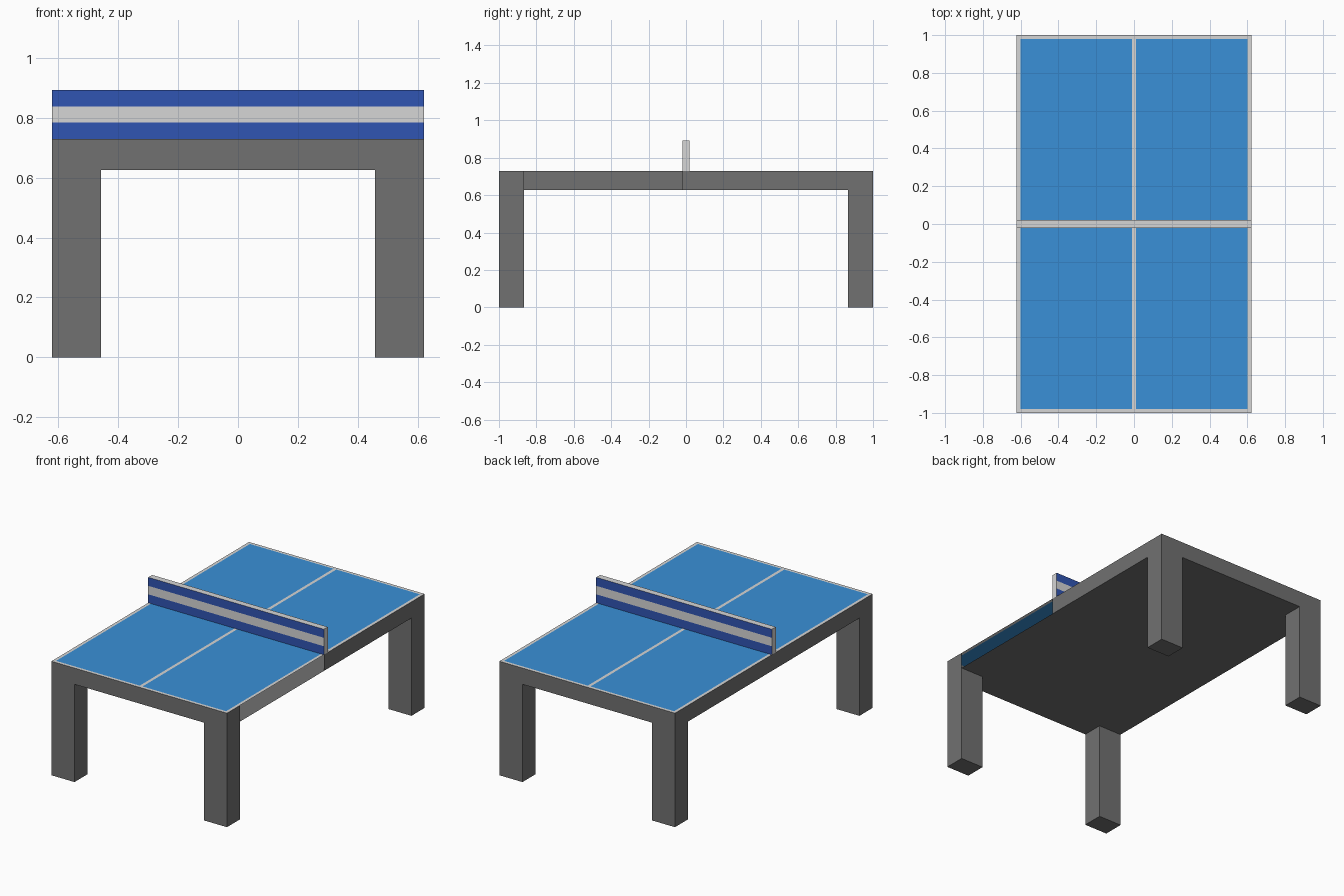
import bpy, bmesh
from mathutils import Vector

HALF_X, HALF_Y = 0.622, 1.0
LEG_X, LEG_Y = 0.458, 0.867
BOTTOM, TOP, NET_TOP = 0.626, 0.73, 0.893
NET_HALF = 0.02

cube = bpy.data.objects.get("Cube")
if cube:
    bpy.data.objects.remove(cube, do_unlink=True)


def material(name, rgb):
    mat = bpy.data.materials.new(name)
    mat.use_nodes = True
    mat.diffuse_color = (*rgb, 1)
    mat.node_tree.nodes["Principled BSDF"].inputs["Base Color"].default_value = (*rgb, 1)
    return mat


frame_grey = material("frame grey", (0.165, 0.165, 0.165))
table_blue = material("table blue", (0.041, 0.28, 0.68))
line_white = material("line white", (0.67, 0.67, 0.67))
net_blue = material("net blue", (0.03, 0.09, 0.45))


def box(size, centre):
    bm = bmesh.new()
    bmesh.ops.create_cube(bm, size=1)
    bmesh.ops.scale(bm, vec=size, verts=bm.verts)
    bmesh.ops.translate(bm, vec=centre, verts=bm.verts)
    return bm


def cut(bm, axis, positions):
    normal = Vector((0, 0, 0))
    normal[axis] = 1
    for p in positions:
        bmesh.ops.bisect_plane(bm, geom=bm.verts[:] + bm.edges[:] + bm.faces[:],
                               plane_co=normal * p, plane_no=normal)


def remove_faces(bm, test):
    bm.normal_update()
    bmesh.ops.delete(bm, geom=[f for f in bm.faces if test(f, f.calc_center_median())],
                     context="FACES")


def finish(bm, name, materials):
    mesh = bpy.data.meshes.new(name)
    bm.to_mesh(mesh)
    bm.free()
    for mat in materials:
        mesh.materials.append(mat)
    obj = bpy.data.objects.new(name, mesh)
    bpy.context.collection.objects.link(obj)


# Frame: hollow apron with four legs pulled down from its corners
bm = box((2 * HALF_X, 2 * HALF_Y, TOP - BOTTOM), (0, 0, (TOP + BOTTOM) / 2))
cut(bm, 0, (-LEG_X, LEG_X))
cut(bm, 1, (-LEG_Y, -NET_HALF, LEG_Y))
remove_faces(bm, lambda f, c: f.normal.z > 0.5)
# Open panel on one side of the apron
remove_faces(bm, lambda f, c: f.normal.x > 0.5 and -LEG_Y < c.y < -NET_HALF)
bm.normal_update()
for face in [f for f in bm.faces if f.normal.z < -0.5
             and abs(f.calc_center_median().x) > LEG_X
             and abs(f.calc_center_median().y) > LEG_Y]:
    result = bmesh.ops.extrude_face_region(bm, geom=[face])
    moved = [v for v in result["geom"] if isinstance(v, bmesh.types.BMVert)]
    bmesh.ops.translate(bm, vec=(0, 0, -BOTTOM), verts=moved)
    if face.is_valid:
        bmesh.ops.delete(bm, geom=[face], context="FACES_ONLY")
finish(bm, "frame_and_legs", [frame_grey])

# Playing surface with border and centre line
bm = box((2 * HALF_X, 2 * HALF_Y, TOP - BOTTOM), (0, 0, (TOP + BOTTOM) / 2))
remove_faces(bm, lambda f, c: f.normal.z < 0.5)
border_x, border_y, line = HALF_X - 0.02, HALF_Y - 0.02, 0.01
cut(bm, 0, (-border_x, -line, line, border_x))
cut(bm, 1, (-border_y, border_y))
for f in bm.faces:
    c = f.calc_center_median()
    f.material_index = int(abs(c.x) < line or abs(c.x) > border_x or abs(c.y) > border_y)
finish(bm, "playing_surface", [table_blue, line_white])

# Net with blue bands on its two broad sides
height = NET_TOP - TOP
bm = box((2 * HALF_X, 2 * NET_HALF, height), (0, 0, TOP + height / 2))
low, high = TOP + height / 3, TOP + height * 2 / 3
cut(bm, 2, (low, high))
remove_faces(bm, lambda f, c: f.normal.z < -0.5)
bm.normal_update()
for f in bm.faces:
    z = f.calc_center_median().z
    f.material_index = int(abs(f.normal.y) > 0.5 and not low < z < high)
finish(bm, "net", [line_white, net_blue])
